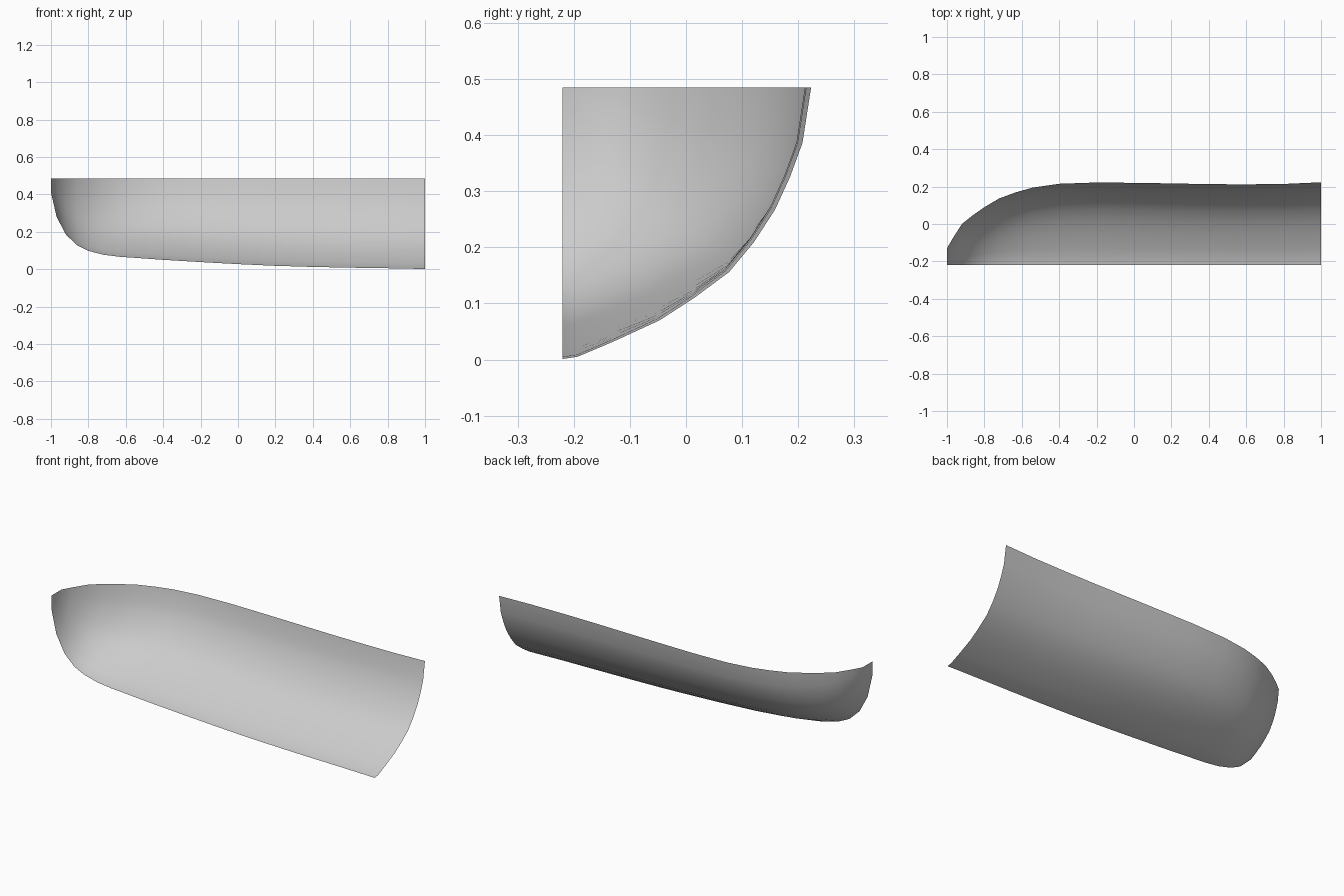
import bpy, bmesh

if "Cube" in bpy.data.objects:
    bpy.data.objects.remove(bpy.data.objects["Cube"])

TOP, CENTRE = 0.485, -0.22

# stations along the hull: x, keel height, sheer half-breadth line y
stations = [
    (-1.0, .41, -.13), (-.97, .28, -.078), (-.92, .185, .0), (-.86, .127, .048),
    (-.8, .098, .09), (-.72, .077, .137), (-.63, .066, .17), (-.54, .06, .195),
    (-.4, .05, .215), (-.2, .038, .222), (0, .027, .22), (.2, .018, .217),
    (.4, .012, .213), (.6, .008, .212), (.8, .005, .214), (1.0, .001, .223),
]
# unit cross-section from keel to sheer
section = [(0, 0), (.06, .008), (.2, .062), (.39, .142), (.53, .225), (.67, .32),
           (.77, .43), (.855, .55), (.915, .67), (.965, .795), (1, 1)]

bm = bmesh.new()
rows = []
for x, keel, sheer in stations:
    rows.append([bm.verts.new((x, CENTRE + u * (sheer - CENTRE), keel + v * (TOP - keel)))
                 for u, v in section])

# hull skin
for a, b in zip(rows, rows[1:]):
    for i in range(len(section) - 1):
        bm.faces.new((a[i], a[i + 1], b[i + 1], b[i]))

# small blunt patch closing the bow
corner = bm.verts.new((-1, CENTRE, TOP))
for p, q in zip(rows[0], rows[0][1:]):
    bm.faces.new((corner, q, p))

bmesh.ops.recalc_face_normals(bm, faces=bm.faces[:])
for f in bm.faces:
    f.smooth = True
mesh = bpy.data.meshes.new("half_hull")
bm.to_mesh(mesh)
bm.free()
hull = bpy.data.objects.new("half_hull", mesh)
bpy.context.collection.objects.link(hull)
